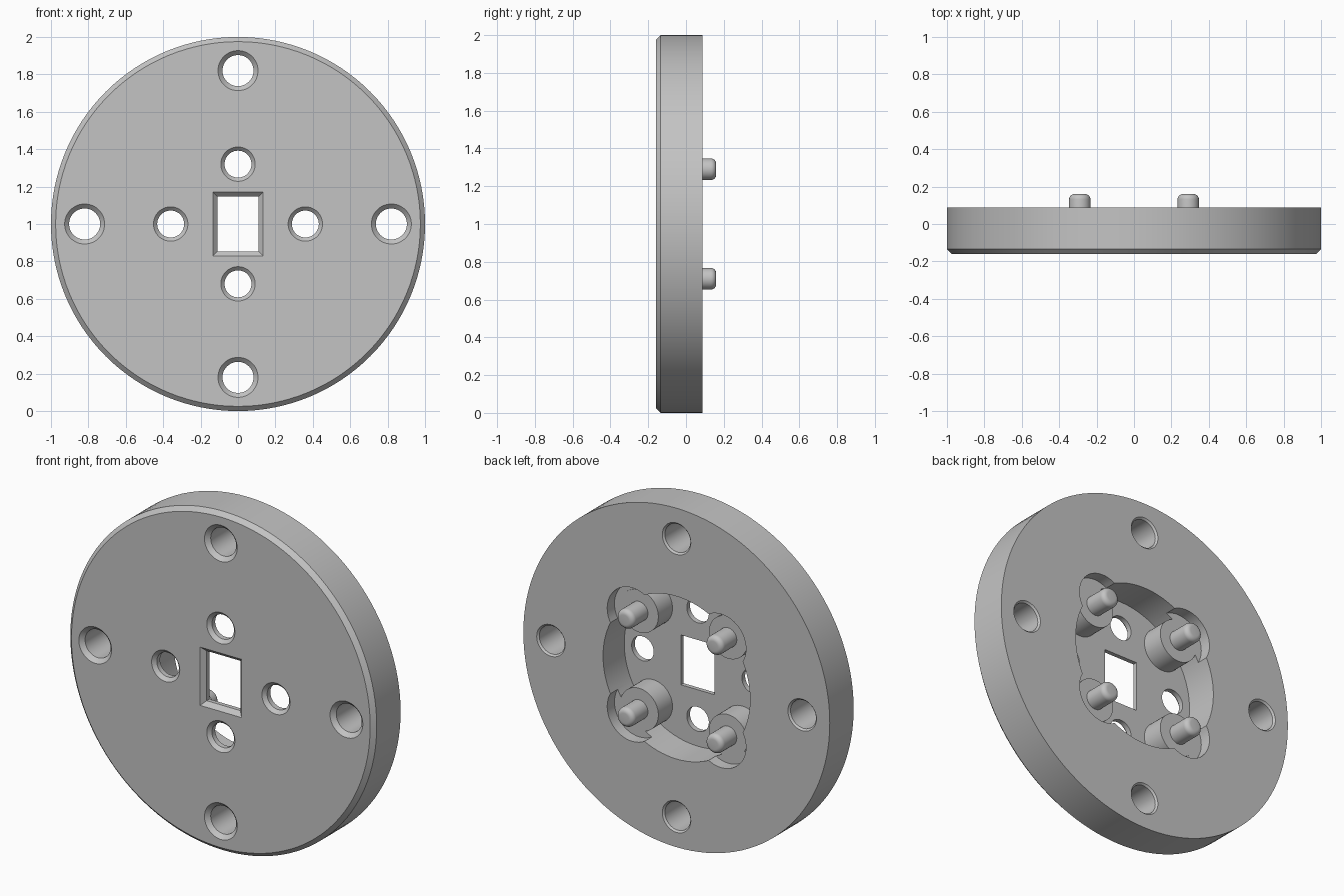
import bpy, bmesh, math

if "Cube" in bpy.data.objects:
    bpy.data.objects.remove(bpy.data.objects["Cube"], do_unlink=True)

FRONT, BACK, FLOOR, LEDGE, TIP = -0.16, 0.088, -0.11, 0.02, 0.16
MID = 1.0  # height of the disc centre

grey = bpy.data.materials.new("plain grey")
grey.use_nodes = True
grey.diffuse_color = (0.55, 0.55, 0.55, 1)
grey.node_tree.nodes["Principled BSDF"].inputs["Base Color"].default_value = (0.55, 0.55, 0.55, 1)


def circle(x, z, r, y, sides):
    step = 2 * math.pi / sides
    return [(x + r * math.cos(i * step), y, MID + z + r * math.sin(i * step))
            for i in range(sides)]


def rectangle(w, h, y):
    return [(sx * w, y, MID + sz * h) for sx, sz in ((1, 1), (-1, 1), (-1, -1), (1, -1))]


def loft(name, rings):
    """Closed solid through a row of rings with equal point counts."""
    bm = bmesh.new()
    rows = [[bm.verts.new(p) for p in ring] for ring in rings]
    n = len(rows[0])
    for a, b in zip(rows, rows[1:]):
        for i in range(n):
            j = (i + 1) % n
            bm.faces.new((a[i], a[j], b[j], b[i]))
    bm.faces.new(rows[0])
    bm.faces.new(rows[-1])
    bmesh.ops.recalc_face_normals(bm, faces=bm.faces)
    mesh = bpy.data.meshes.new(name)
    bm.to_mesh(mesh)
    bm.free()
    mesh.materials.append(grey)
    obj = bpy.data.objects.new(name, mesh)
    bpy.context.collection.objects.link(obj)
    return obj


def turned(name, x, z, profile, sides=48):
    """Round solid along y from (radius, y) pairs."""
    return loft(name, [circle(x, z, r, y, sides) for r, y in profile])


def activate(obj):
    bpy.ops.object.select_all(action='DESELECT')
    obj.select_set(True)
    bpy.context.view_layer.objects.active = obj


def cut(target, cutter):
    cutter.hide_render = True
    mod = target.modifiers.new("cut", 'BOOLEAN')
    mod.operation = 'DIFFERENCE'
    mod.solver = 'EXACT'
    mod.object = cutter
    activate(target)
    bpy.ops.object.modifier_apply(modifier=mod.name)
    bpy.data.objects.remove(cutter, do_unlink=True)


def smooth(obj):
    activate(obj)
    bpy.ops.object.shade_smooth_by_angle(angle=math.radians(25))


# Disc with a chamfered front rim
disc = turned("disc", 0, 0, [(0.975, FRONT), (1, FRONT + 0.025), (1, BACK)], 128)

# Pocket in the back, with a shallow lobe at each corner
corners = [(sx * 0.29, sz * 0.29) for sx in (1, -1) for sz in (1, -1)]
cut(disc, turned("pocket_cutter", 0, 0, [(0.48, FLOOR), (0.48, BACK + 0.1)], 96))
for x, z in corners:
    cut(disc, turned("lobe_cutter", x, z, [(0.163, LEDGE), (0.163, BACK + 0.1)]))

# Countersunk outer holes, eased at the back edge
for x, z in ((0.82, 0), (-0.82, 0), (0, 0.82), (0, -0.82)):
    cut(disc, turned("outer_hole_cutter", x, z, [
        (0.127, FRONT - 0.02), (0.083, FRONT + 0.024), (0.083, BACK - 0.01),
        (0.103, BACK + 0.01)]))

# Countersunk inner holes
for x, z in ((0.36, 0), (-0.36, 0), (0, 0.32), (0, -0.32)):
    cut(disc, turned("inner_hole_cutter", x, z, [
        (0.112, FRONT - 0.02), (0.072, FRONT + 0.02), (0.072, FLOOR + 0.05)]))

# Bevelled rectangular window
cut(disc, loft("window_cutter", [
    rectangle(0.155, 0.192, FRONT - 0.02), rectangle(0.11, 0.147, FRONT + 0.025),
    rectangle(0.11, 0.147, FLOOR + 0.05)]))
smooth(disc)

# Bosses rising from the pocket floor, each with a rounded peg
for x, z in corners:
    side = ("left" if x > 0 else "right") + ("_upper" if z > 0 else "_lower")
    smooth(turned("boss_" + side, x, z, [(0.125, FLOOR - 0.01), (0.125, LEDGE + 0.002)]))
    edge = 0.028
    tip = [(0.057 - edge + edge * math.cos(a), TIP - edge + edge * math.sin(a))
           for a in (i * math.pi / 12 for i in range(7))]
    smooth(turned("peg_" + side, x, z, [(0.057, LEDGE - 0.01)] + tip))
